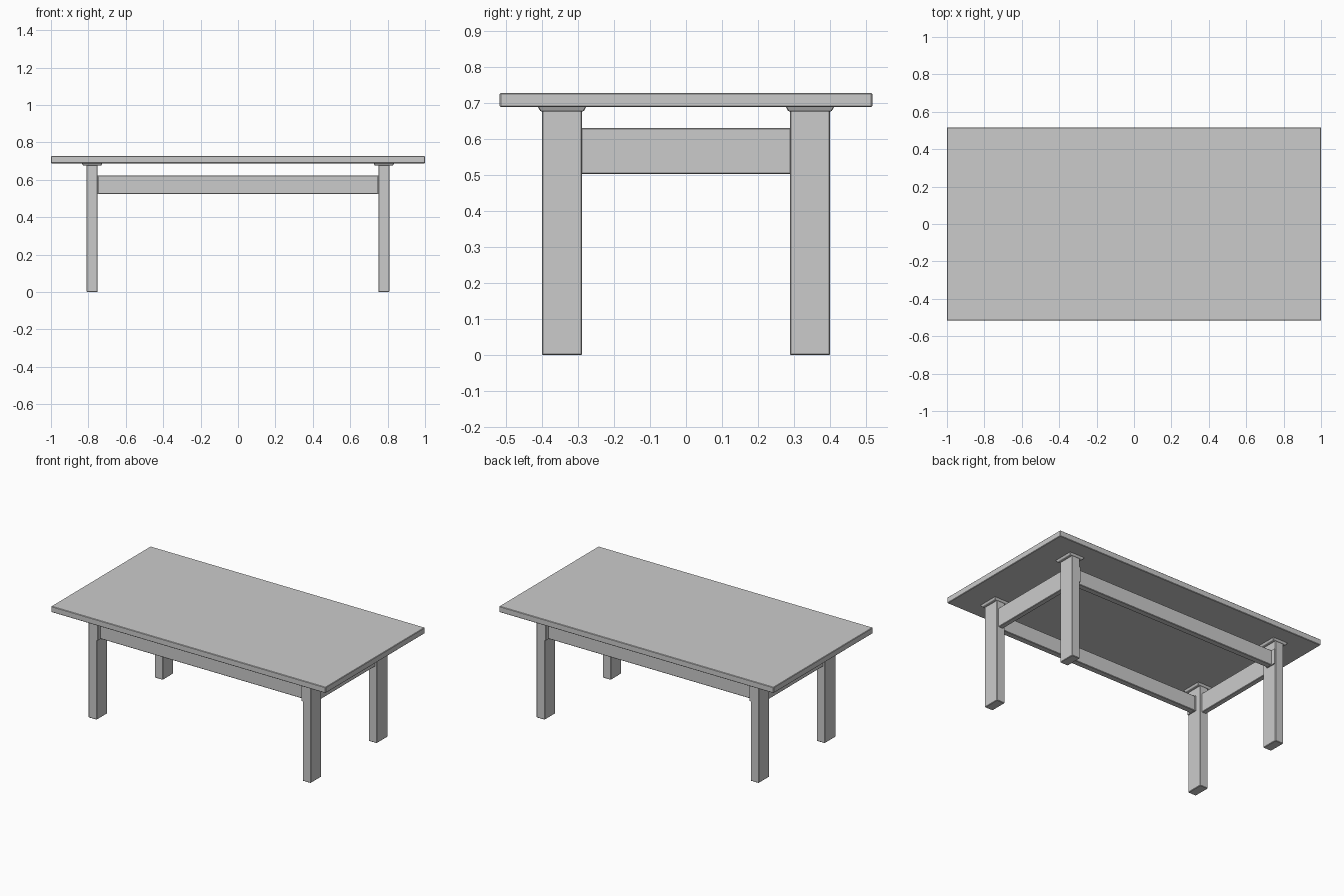
import bpy
import bmesh

cube = bpy.data.objects.get("Cube")
if cube:
    bpy.data.objects.remove(cube, do_unlink=True)

# Single pale grey finish
grey = bpy.data.materials.new("pale_grey")
colour = (0.6, 0.6, 0.6, 1)
grey.diffuse_color = colour
grey.use_nodes = True
grey.node_tree.nodes["Principled BSDF"].inputs["Base Color"].default_value = colour


def box(name, low, high, bevel=0.003, foot=1.0):
    """Box between two corners; foot scales the lower face for a taper."""
    bm = bmesh.new()
    bmesh.ops.create_cube(bm, size=1)
    for v in bm.verts:
        shrink = foot if v.co.z < 0 else 1
        v.co.x *= shrink
        v.co.y *= shrink
        for i in range(3):
            v.co[i] = (low[i] + high[i]) / 2 + v.co[i] * (high[i] - low[i])
    mesh = bpy.data.meshes.new(name)
    bm.to_mesh(mesh)
    bm.free()
    mesh.materials.append(grey)
    obj = bpy.data.objects.new(name, mesh)
    bpy.context.collection.objects.link(obj)
    mod = obj.modifiers.new("soft_edges", "BEVEL")
    mod.width = bevel
    mod.segments = 1
    return obj


def centred(name, centre, size, **options):
    low = [c - s / 2 for c, s in zip(centre, size)]
    high = [c + s / 2 for c, s in zip(centre, size)]
    return box(name, low, high, **options)


# Table top
box("table_top", (-1, -0.517, 0.688), (1, 0.517, 0.727))

leg_x, leg_y = 0.78, 0.344
for sx, side in ((-1, "right"), (1, "left")):
    for sy, end in ((-1, "front"), (1, "back")):
        x, y = sx * leg_x, sy * leg_y
        label = f"{end}_{side}"
        # Leg with tapered mounting plate under the top
        centred(f"{label}_leg", (x, y, 0.342), (0.06, 0.112, 0.684))
        centred(f"{label}_plate", (x, y, 0.683), (0.11, 0.136, 0.014),
                bevel=0.002, foot=0.88)
        # Joint block where the long rail meets the leg
        centred(f"{label}_joint", (sx * 0.752, sy * 0.362, 0.573),
                (0.018, 0.074, 0.1), bevel=0.001)
    # Short end rail
    centred(f"{side}_end_rail", (sx * leg_x, 0, 0.566), (0.034, 0.6, 0.127))

# Long rails
for sy, end in ((-1, "front"), (1, "back")):
    centred(f"{end}_long_rail", (0, sy * 0.35, 0.574), (1.51, 0.04, 0.1))
